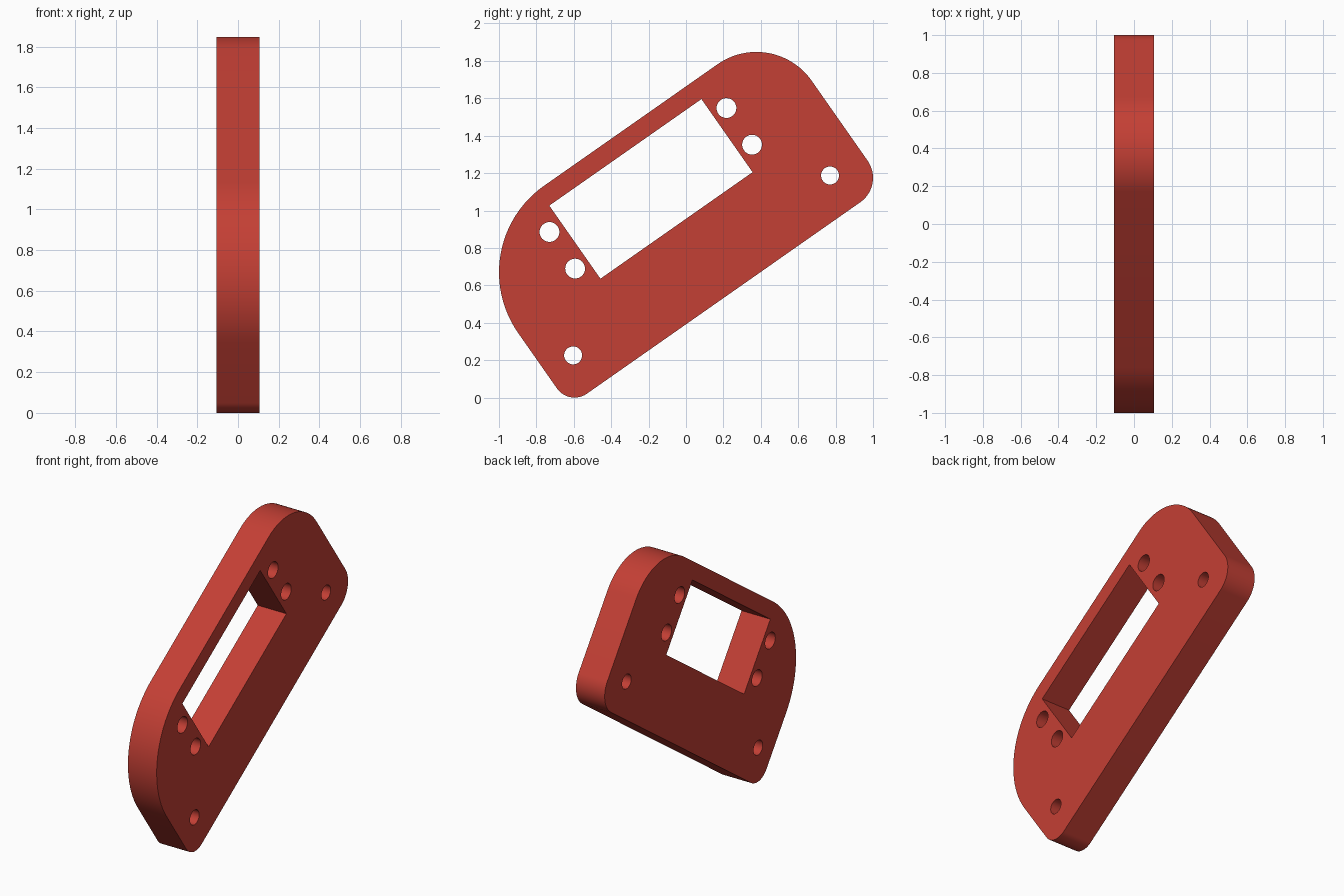
import bpy, bmesh
from math import radians, sin, cos, pi
from mathutils import Matrix

if "Cube" in bpy.data.objects:
    bpy.data.objects.remove(bpy.data.objects["Cube"])

HALF = 0.105                 # half thickness along x
TILT = radians(35)           # plate leans up in the y-z plane
U0, U1, V0, V1 = -0.532, 1.527, 0.326, 1.368   # plate edges before tilting


def arc(cx, cy, r, start, sweep, steps):
    return [(cx + r * cos(start + sweep * i / steps),
             cy + r * sin(start + sweep * i / steps)) for i in range(steps + 1)]


def circle(cx, cy, r, n=40):
    return arc(cx, cy, r, 0, 2 * pi, n)[:-1]


def add_loop(bm, points):
    verts = [bm.verts.new((x, y, -HALF)) for x, y in points]
    for a, b in zip(verts, verts[1:] + verts[:1]):
        bm.edges.new((a, b))


# Outline: four corners, each with its own radius (bottom left, anticlockwise)
outline = []
for i, (u, v, r) in enumerate([(U0, V0, 0.115), (U1, V0, 0.16),
                               (U1, V1, 0.36), (U0, V1, 0.565)]):
    cx = u + r if u == U0 else u - r
    cy = v + r if v == V0 else v - r
    outline += arc(cx, cy, r, pi + i * pi / 2, pi / 2, 24)

bm = bmesh.new()
add_loop(bm, outline)

# Rectangular window
add_loop(bm, [(-0.005, 0.788), (0.988, 0.788), (0.988, 1.265), (-0.005, 1.265)])

# Screw holes beside the window, and the two mounting holes
for u in (-0.085, 1.07):
    for v in (0.91, 1.149):
        add_loop(bm, circle(u, v, 0.053))
for u in (-0.36, 1.317):
    add_loop(bm, circle(u, 0.536, 0.048))

# Fill between the loops and extrude to thickness
bmesh.ops.triangle_fill(bm, use_beauty=True, use_dissolve=False, edges=bm.edges[:])
new = bmesh.ops.extrude_face_region(bm, geom=bm.faces[:], use_keep_orig=True)["geom"]
bmesh.ops.translate(bm, vec=(0, 0, 2 * HALF),
                    verts=[g for g in new if isinstance(g, bmesh.types.BMVert)])
bmesh.ops.recalc_face_normals(bm, faces=bm.faces[:])

# Stand the plate up: its length and width go to y-z, its thickness to x
c, s = cos(TILT), sin(TILT)
bm.transform(Matrix(((0, 0, 1, 0), (c, -s, 0, 0), (s, c, 0, 0), (0, 0, 0, 1))))
ys = [v.co.y for v in bm.verts]
zs = [v.co.z for v in bm.verts]
bmesh.ops.translate(bm, vec=(0, -(min(ys) + max(ys)) / 2, -min(zs)), verts=bm.verts[:])

mesh = bpy.data.meshes.new("mounting_plate")
bm.to_mesh(mesh)
bm.free()
plate = bpy.data.objects.new("mounting_plate", mesh)
bpy.context.collection.objects.link(plate)

red = bpy.data.materials.new("red")
red.diffuse_color = (0.55, 0.05, 0.035, 1)
red.use_nodes = True
red.node_tree.nodes["Principled BSDF"].inputs["Base Color"].default_value = red.diffuse_color
mesh.materials.append(red)

bpy.context.view_layer.objects.active = plate
plate.select_set(True)
bpy.ops.object.shade_smooth_by_angle(angle=radians(30))
